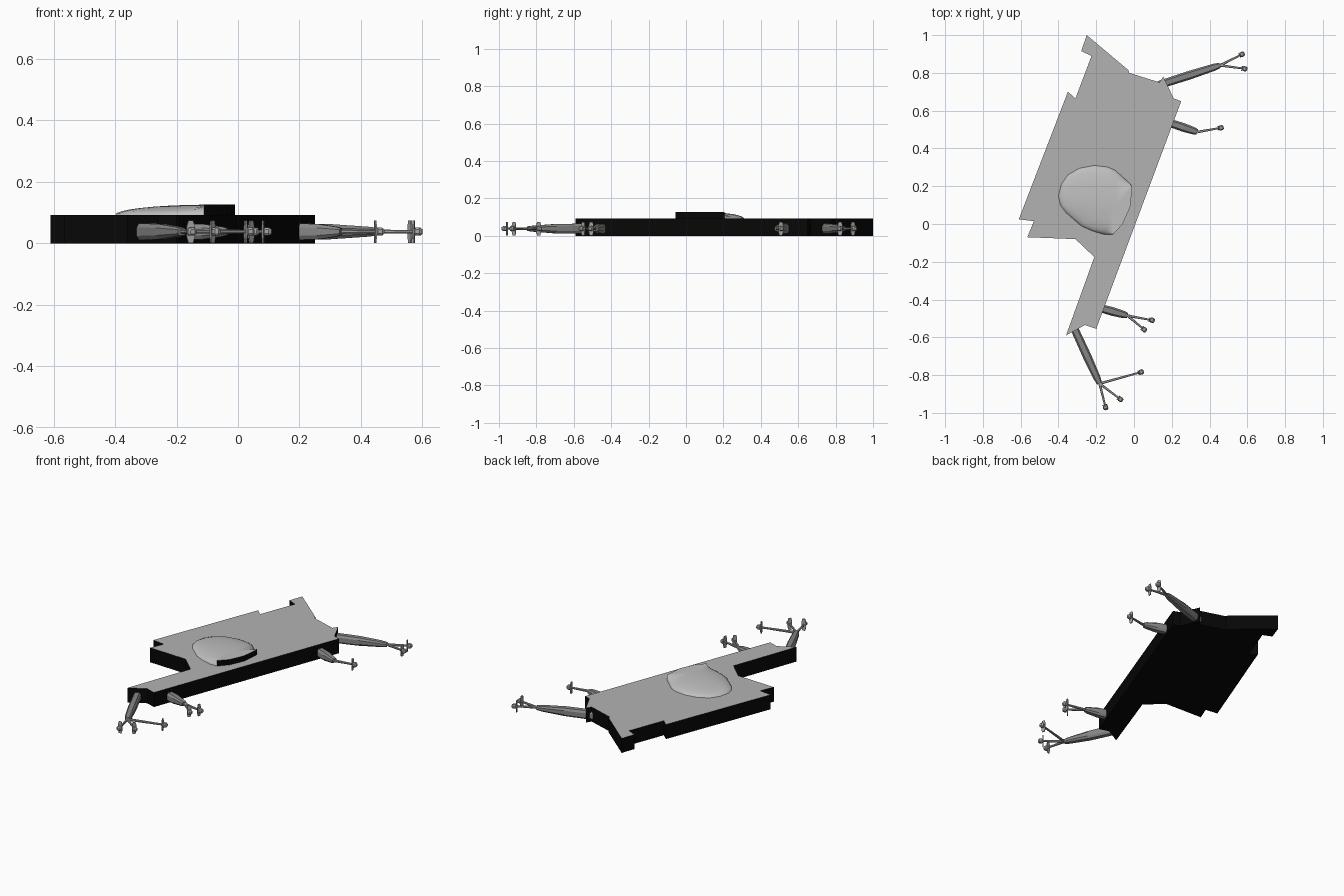
import bpy, bmesh, math
from mathutils import Vector

if "Cube" in bpy.data.objects:
    bpy.data.objects.remove(bpy.data.objects["Cube"])


def mat(name, v):
    m = bpy.data.materials.new(name)
    m.diffuse_color = (v, v, v, 1)
    m.use_nodes = True
    m.node_tree.nodes["Principled BSDF"].inputs["Base Color"].default_value = m.diffuse_color
    return m


GREY = mat("top grey", 0.45)
LIGHT = mat("dome grey", 0.52)
LEG = mat("leg grey", 0.24)
TOE = mat("toe grey", 0.38)
BLACK = mat("side black", 0.002)


def finish(bm, name, mats):
    bmesh.ops.recalc_face_normals(bm, faces=bm.faces)
    me = bpy.data.meshes.new(name)
    bm.to_mesh(me)
    bm.free()
    for m in mats:
        me.materials.append(m)
    ob = bpy.data.objects.new(name, me)
    bpy.context.collection.objects.link(ob)
    return ob


def loft(bm, rings):
    # Skin a list of closed rings and cap both ends
    vr = [[bm.verts.new(p) for p in r] for r in rings]
    n = len(vr[0])
    sides = [bm.faces.new((a[i], a[(i + 1) % n], b[(i + 1) % n], b[i]))
             for a, b in zip(vr, vr[1:]) for i in range(n)]
    bm.faces.new(vr[0][::-1])
    return sides, bm.faces.new(vr[-1])


# Flat body slab: grey top, black sides and underside
body = [(-.25, 1.0), (-.03, .815), (-.025, .80), (.135, .75), (.155, .78),
        (.21, .665), (.25, .65), (-.20, -.555), (-.26, -.535), (-.36, -.59),
        (-.21, -.175), (-.31, -.08), (-.565, -.07), (-.53, .015), (-.61, .025),
        (-.35, .70), (-.31, .665), (-.225, .89), (-.28, .915)]
H = 0.092
bm = bmesh.new()
sides, top = loft(bm, [[(x, y, z) for x, y in body] for z in (0, H)])
for f in bm.faces:
    f.material_index = 0 if f == top else 1
finish(bm, "body_slab", [GREY, BLACK])

# Raised dome: upright wall on the lower right, rounded down to the upper left
wall = [(-.11, -.055), (-.06, 0), (-.02, .09), (-.01, .185), (-.012, .205)]
rim = [(-.06, .25), (-.10, .285), (-.14, .302), (-.21, .31), (-.29, .295),
       (-.35, .26), (-.385, .21), (-.40, .15), (-.39, .10), (-.36, .06),
       (-.28, -.01), (-.22, -.037), (-.16, -.055)]
c = Vector((-.09, .10))
rings = []
for k in range(9):
    a = math.radians(k * 10.8)
    z = H + 0.034 * math.sin(a)
    ring = [(x, y, z) for x, y in wall]
    for p in rim:
        q = c + (Vector(p) - c) * max(math.cos(a), 0.05)
        ring.append((q.x, q.y, z))
    rings.append(ring)
bm = bmesh.new()
sides, top = loft(bm, rings)
for i, f in enumerate(sides):
    f.material_index = 1 if i % len(rings[0]) < len(wall) - 1 else 0
for f in bm.faces:
    f.smooth = f.material_index == 0
dome = finish(bm, "dome", [LIGHT, BLACK])
bpy.context.view_layer.objects.active = dome
dome.select_set(True)
bpy.ops.object.shade_smooth_by_angle(angle=math.radians(40))


def bar(bm, a, b, stations, z):
    # Bevelled bar from a to b; stations are (t, half width, half height)
    a, b = Vector(a), Vector(b)
    d = (b - a).normalized()
    s = Vector((-d.y, d.x))
    rings = []
    for t, w, h in stations:
        p = a.lerp(b, t)
        ring = []
        for u, v in ((1, .5), (.6, 1), (-.6, 1), (-1, .5),
                     (-1, -.5), (-.6, -1), (.6, -1), (1, -.5)):
            q = p + s * w * u
            ring.append((q.x, q.y, z + h * v))
        rings.append(ring)
    loft(bm, rings)


# Limbs: start, ankle, toe tips
limbs = {
    "front_arm_long": ((.13, .735), (.455, .84), [(.585, .905), (.60, .82)]),
    "front_arm_short": ((.19, .535), (.335, .487), [(.475, .512)]),
    "hind_leg_short": ((-.19, -.442), (-.035, -.485), [(.11, -.512), (.065, -.568)]),
    "hind_leg_long": ((-.315, -.555), (-.182, -.845),
                      [(.052, -.78), (-.06, -.937), (-.147, -.985)]),
}
Z = 0.038
for name, (a, b, toes) in limbs.items():
    bm = bmesh.new()
    bar(bm, a, b, [(0, .021, .027), (.5, .023, .025), (.9, .019, .016), (1, .014, .012)], Z)
    finish(bm, name, [LEG])
    bm = bmesh.new()
    for tip in toes:
        n = (Vector(tip) - Vector(b)).length
        # thin toe, rounded pad at the tip and upright claw plate behind it
        bar(bm, b, tip, [(0, .007, .007), (1 - .03 / n, .005, .005),
                         (1 - .022 / n, .013, .013), (1 - .008 / n, .014, .013),
                         (1, .007, .007)], Z)
        bar(bm, b, tip, [(1 - .031 / n, .013, .037), (1 - .026 / n, .013, .037)], Z)
    finish(bm, name + "_toes", [TOE])
